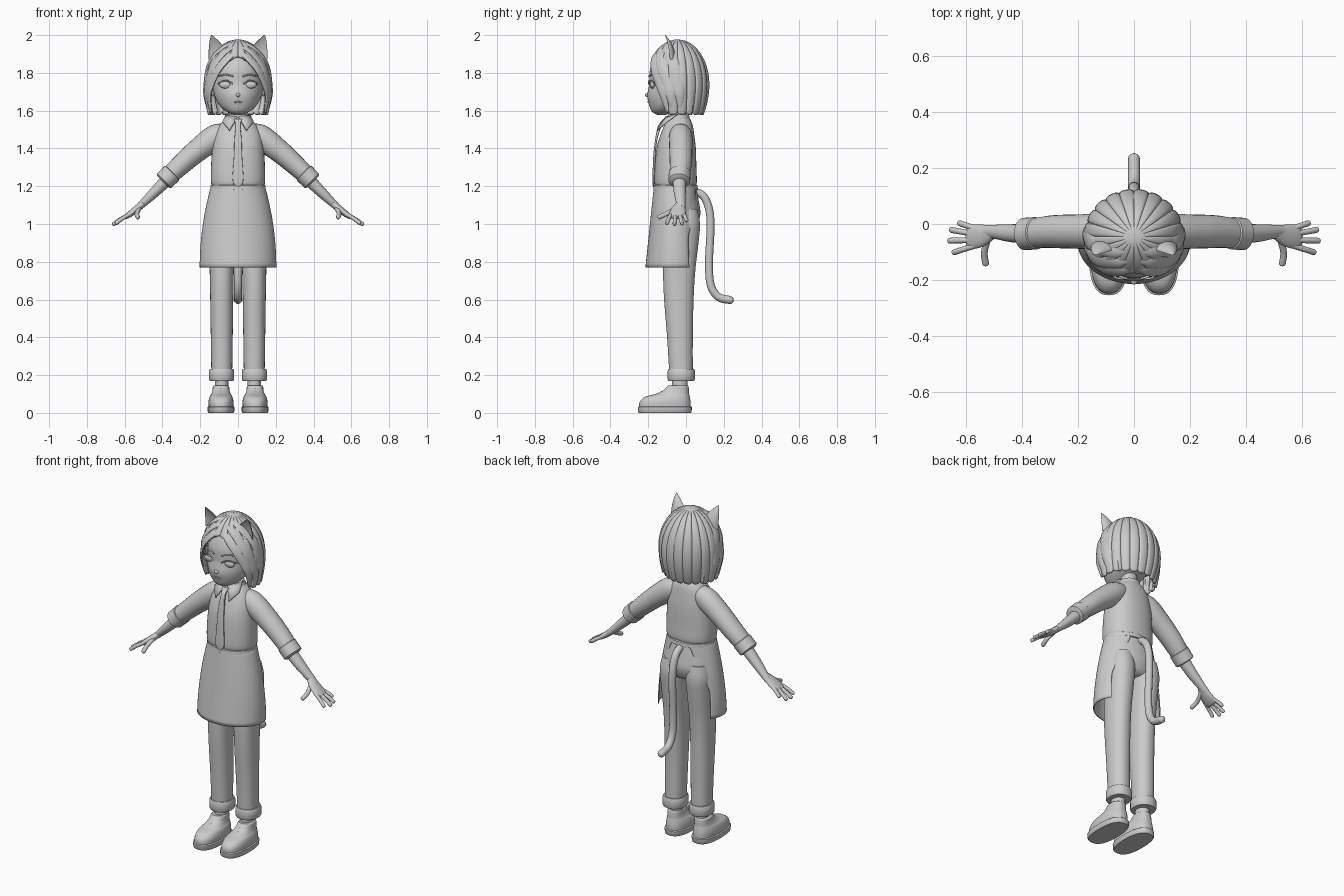
import bpy, bmesh
from math import sin, cos, pi, radians
from mathutils import Vector

if "Cube" in bpy.data.objects:
    bpy.data.objects.remove(bpy.data.objects["Cube"])

X, Y, Z = Vector((1, 0, 0)), Vector((0, 1, 0)), Vector((0, 0, 1))


def finish(name, bm, mirror=False, thick=0):
    bmesh.ops.recalc_face_normals(bm, faces=bm.faces)
    me = bpy.data.meshes.new(name)
    bm.to_mesh(me)
    bm.free()
    ob = bpy.data.objects.new(name, me)
    bpy.context.collection.objects.link(ob)
    if thick:
        m = ob.modifiers.new("thickness", 'SOLIDIFY')
        m.thickness, m.offset = thick, 0
    if mirror:
        ob.modifiers.new("mirror", 'MIRROR')
    return ob


def smooth_path(pts, sub):
    """Catmull-Rom through tuples (x, y, z, a, b)."""
    out = []
    for i in range(len(pts) - 1):
        p0, p1, p2, p3 = pts[max(i - 1, 0)], pts[i], pts[i + 1], pts[min(i + 2, len(pts) - 1)]
        for k in range(sub):
            t = k / sub
            out.append([0.5 * (2 * q1 + (q2 - q0) * t + (2 * q0 - 5 * q1 + 4 * q2 - q3) * t * t
                               + (3 * q1 - q0 - 3 * q2 + q3) * t ** 3)
                        for q0, q1, q2, q3 in zip(p0, p1, p2, p3)])
    return out + [list(pts[-1])]


def skin(bm, rows, closed=True, caps=True):
    grid = [[bm.verts.new(p) for p in r] for r in rows]
    n = len(grid[0])
    for r0, r1 in zip(grid, grid[1:]):
        for j in range(n if closed else n - 1):
            k = (j + 1) % n
            bm.faces.new((r0[j], r0[k], r1[k], r1[j]))
    if caps:
        bm.faces.new(grid[0])
        bm.faces.new(grid[-1])


def sweep(name, pts, ref=Y, flat=False, n=24, sub=5, p=2, dent=False, mirror=False):
    """Tapered tube; a = half size along ref, b = across. flat = horizontal rings."""
    path = smooth_path(pts, sub)
    rows = []
    for i, q in enumerate(path):
        c = Vector(q[:3])
        t = Z if flat else (Vector(path[min(i + 1, len(path) - 1)][:3]) - Vector(path[max(i - 1, 0)][:3])).normalized()
        r = X if flat else (ref(c) if callable(ref) else ref)
        u = (r - t * r.dot(t)).normalized()
        v = t.cross(u)
        ring = []
        for k in range(n):
            s, co = sin(2 * pi * k / n), cos(2 * pi * k / n)
            s = abs(s) ** (2 / p) * (1 if s > 0 else -1)
            co = abs(co) ** (2 / p) * (1 if co > 0 else -1)
            if dent and s < 0:
                s *= -0.35
            ring.append(c + u * q[3] * co + v * q[4] * s)
        rows.append(ring)
    bm = bmesh.new()
    skin(bm, rows)
    return finish(name, bm, mirror)


def loft(name, rows, cx=0, **kw):
    """Vertical stack of rings given as (z, cy, rx, ry)."""
    return sweep(name, [(cx, cy, z, a, b) for z, cy, a, b in rows], flat=True, n=kw.pop("n", 40), **kw)


def tube(name, pts, r, **kw):
    """Round tube with a rounded tip."""
    d = (Vector(pts[-1]) - Vector(pts[-2])).normalized() * r
    tip = Vector(pts[-1])
    q = [(*v, r, r) for v in pts[:-1]] + [(*(tip - d), r, r), (*(tip - d * .3), r * .75, r * .75), (*tip, r * .2, r * .2)]
    return sweep(name, q, n=12, **kw)


def ball(name, loc, size, mirror=False):
    bm = bmesh.new()
    bmesh.ops.create_uvsphere(bm, u_segments=24, v_segments=14, radius=1)
    for v in bm.verts:
        v.co = Vector(loc) + Vector(a * b for a, b in zip(v.co, size))
    return finish(name, bm, mirror)


# Head and face
loft("head", [(1.577, -.13, .02, .02), (1.595, -.12, .06, .06), (1.63, -.09, .1, .105), (1.68, -.06, .125, .145),
              (1.74, -.045, .135, .15), (1.82, -.04, .133, .15), (1.9, -.04, .1, .11), (1.945, -.04, .03, .03)])
loft("neck", [(1.48, -.04, .055, .05), (1.55, -.042, .045, .043), (1.63, -.045, .045, .045)])
ball("eye", (.065, -.177, 1.737), (.033, .014, .02), True)
ball("nose", (0, -.205, 1.683), (.012, .012, .01))
tube("eyelid", [(.028, -.196, 1.742), (.065, -.192, 1.76), (.105, -.158, 1.742)], .004, mirror=True)
tube("brow", [(.025, -.196, 1.782), (.06, -.183, 1.79), (.1, -.155, 1.785)], .004, mirror=True)
tube("mouth", [(-.02, -.197, 1.644), (0, -.2, 1.647), (.02, -.197, 1.644)], .004)
ball("side_ear", (.133, -.055, 1.71), (.012, .022, .035), True)


# Hair: dome over straight sides, grooved into locks, open over the face
def hair(al, ph, k=1.0):
    """al = angle from front toward +x, ph = 0 crown, 90 widest, 180 hem (degrees)."""
    a, f = radians(al), radians(min(ph, 90))
    low = max(0, ph - 90) / 90
    r = sin(f) * k * (1 - (.12 if abs(al) < 120 else .2) * low ** 2)
    return Vector((.173 * r * sin(a), -.045 - .163 * r * cos(a), 1.74 + .23 * k * cos(f) - .165 * low))


rows = []
N = 160
for i in range(25):
    row = []
    for j in range(N):
        al = 360 * j / N - 180
        e = min(1, max(0, (abs(al) - 48) / 24))
        e = e * e * (3 - 2 * e)
        crease = (1 - abs(sin(radians(al * 10)))) ** 2
        end = 50 + abs(al) * .35 * (1 - e) + 128 * e - 8 * crease * e
        ph = 1 + (end - 1) * i / 24
        row.append(hair(al, ph, 1 - .045 * crease * sin(radians(min(ph, 90)))))
    rows.append(row)
bm = bmesh.new()
skin(bm, rows, caps=False)
bm.faces.new([v for v in list(bm.verts)[:N]])
finish("hair_cap", bm, thick=.014)

outward = lambda c: (c - Vector((0, -.045, min(c.z, 1.74)))).normalized()
locks = [[(2, 42), (22, 52), (42, 70), (58, 95), (65, 130), (67, 172)],
         [(2, 29), (35, 42), (58, 68), (72, 100), (78, 135), (80, 176)],
         [(3, 16), (55, 33), (82, 62), (92, 100), (95, 135), (96, 178)]]
for path in locks:
    widths = [.008, .026, .032, .03, .022, .004]
    sweep("hair_lock", [(*hair(al, ph, 1.0), .011 if w > .01 else .004, w) for (al, ph), w in zip(path, widths)],
          ref=outward, n=14, sub=6, mirror=True)

# Cat ears
sweep("cat_ear", [(.098, -.085, 1.87, .058, .032), (.108, -.09, 1.92, .047, .028), (.125, -.1, 1.965, .026, .018),
                  (.14, -.112, 2.0, .003, .003)], flat=True, dent=True, mirror=True)

# Shirt, collar and tie
loft("shirt", [(1.195, -.055, .132, .1), (1.22, -.055, .143, .112), (1.3, -.055, .143, .11), (1.4, -.052, .136, .104),
               (1.47, -.046, .125, .09), (1.52, -.04, .1, .076), (1.555, -.037, .066, .06)], p=2.3)
loft("collar_band", [(1.53, -.04, .075, .067), (1.58, -.04, .058, .055)], sub=2)
bm = bmesh.new()
bm.faces.new([bm.verts.new(c) for c in ((.004, -.108, 1.565), (.045, -.152, 1.495), (.082, -.105, 1.54), (.062, -.045, 1.582))])
finish("collar_flap", bm, True, .008)
sweep("tie", [(0, -.112, 1.555, .022, .01), (0, -.138, 1.52, .013, .01), (0, -.157, 1.45, .019, .006),
              (0, -.167, 1.36, .022, .006), (0, -.172, 1.23, .028, .006), (0, -.17, 1.195, .003, .004)], flat=True, p=4)

# Sleeves, cuffs and forearms
sweep("sleeve", [(.06, -.03, 1.49, .05, .045), (.12, -.028, 1.46, .062, .066), (.22, -.027, 1.385, .061, .06),
                 (.3, -.028, 1.315, .058, .054), (.37, -.035, 1.25, .052, .048)], mirror=True)
sweep("sleeve_cuff", [(.345, -.033, 1.274, .05, .045), (.35, -.033, 1.269, .058, .055), (.392, -.036, 1.228, .058, .053),
                      (.397, -.036, 1.223, .046, .042)], sub=1, mirror=True)
sweep("forearm", [(.36, -.035, 1.25, .036, .035), (.44, -.033, 1.17, .032, .028), (.51, -.027, 1.103, .024, .02),
                  (.53, -.03, 1.085, .028, .018)], mirror=True)

# Hands
sweep("palm", [(.5, -.027, 1.11, .022, .018), (.545, -.041, 1.073, .04, .018), (.585, -.046, 1.043, .043, .014),
               (.598, -.046, 1.034, .03, .008)], mirror=True)
tips = [(.63, .005, 1.015), (.66, -.02, .998), (.666, -.06, .995), (.65, -.103, 1.0)]
for i, tip in enumerate(tips):
    base = Vector((.57, -.015 - .021 * i, 1.053))
    mid = base.lerp(Vector(tip), .55) + Vector((0, 0, .004))
    tube("finger", [base, mid, tip], .0105, mirror=True)
tube("thumb", [(.52, -.045, 1.088), (.535, -.1, 1.056), (.53, -.15, 1.032)], .012, ref=X, mirror=True)

# Apron: wraps the front, open at the back
rows = []
for i in range(21):
    t = i / 20
    rx = .14 + .06 * (1 - (1 - t) ** 2)
    ry = .112 + .04 * t
    half = 158 - 38 * min(1, t * 1.6)
    rows.append([Vector((rx * sin(a), -.055 - .005 * t - ry * cos(a), 1.2 - .43 * t))
                 for a in (radians(half * (j / 30 - 1)) for j in range(61))])
bm = bmesh.new()
skin(bm, rows, closed=False, caps=False)
finish("apron", bm, thick=.006)
loft("apron_waistband", [(1.178, -.055, .14, .112), (1.182, -.055, .147, .118), (1.204, -.055, .145, .116), (1.208, -.055, .138, .11)], sub=1)

# Trousers
loft("trouser_hips", [(.97, -.02, .08, .05), (.99, -.02, .13, .075), (1.05, -.02, .15, .096), (1.12, -.032, .148, .1), (1.2, -.05, .132, .103)])
loft("trouser_leg", [(.2, -.026, .055, .062), (.4, -.032, .058, .068), (.6, -.038, .061, .078), (.75, -.036, .064, .085),
                     (.9, -.025, .07, .091), (1.0, -.022, .075, .096), (1.08, -.02, .06, .08)], cx=.086, p=2.2, mirror=True)
loft("trouser_cuff", [(.17, -.025, .045, .05), (.17, -.025, .062, .068), (.178, -.025, .067, .072), (.222, -.025, .067, .072),
                      (.232, -.025, .062, .068), (.232, -.025, .05, .055)], cx=.087, sub=1, p=2.2, mirror=True)

# Shoes
loft("ankle", [(.1, -.035, .036, .042), (.25, -.03, .036, .042)], cx=.086, sub=2, mirror=True)
loft("shoe_sole", [(0, -.112, .066, .138), (.005, -.112, .07, .142), (.03, -.112, .071, .143), (.034, -.112, .066, .138)],
     cx=.09, p=2.5, sub=1, mirror=True)
loft("shoe_upper", [(.03, -.112, .065, .137), (.06, -.11, .066, .134), (.085, -.098, .06, .118), (.1, -.073, .051, .09),
                    (.12, -.052, .045, .068), (.14, -.043, .043, .056), (.146, -.043, .038, .05)], cx=.09, p=2.4, mirror=True)
for k in range(3):
    y, z = -.15 + .02 * k, .094 + .013 * k
    tube("shoe_lace", [(.066, y, z - .004), (.09, y, z + .003), (.114, y, z - .004)], .005, mirror=True)

# Tail
tube("tail", [(0, .03, 1.175), (0, .09, 1.15), (0, .122, 1.08), (0, .13, .98), (0, .122, .8), (0, .13, .68),
              (0, .17, .615), (0, .252, .592)], .021, ref=X)

bpy.ops.object.select_all(action='SELECT')
bpy.context.view_layer.objects.active = bpy.context.selected_objects[0]
bpy.ops.object.shade_smooth_by_angle(angle=radians(40))
